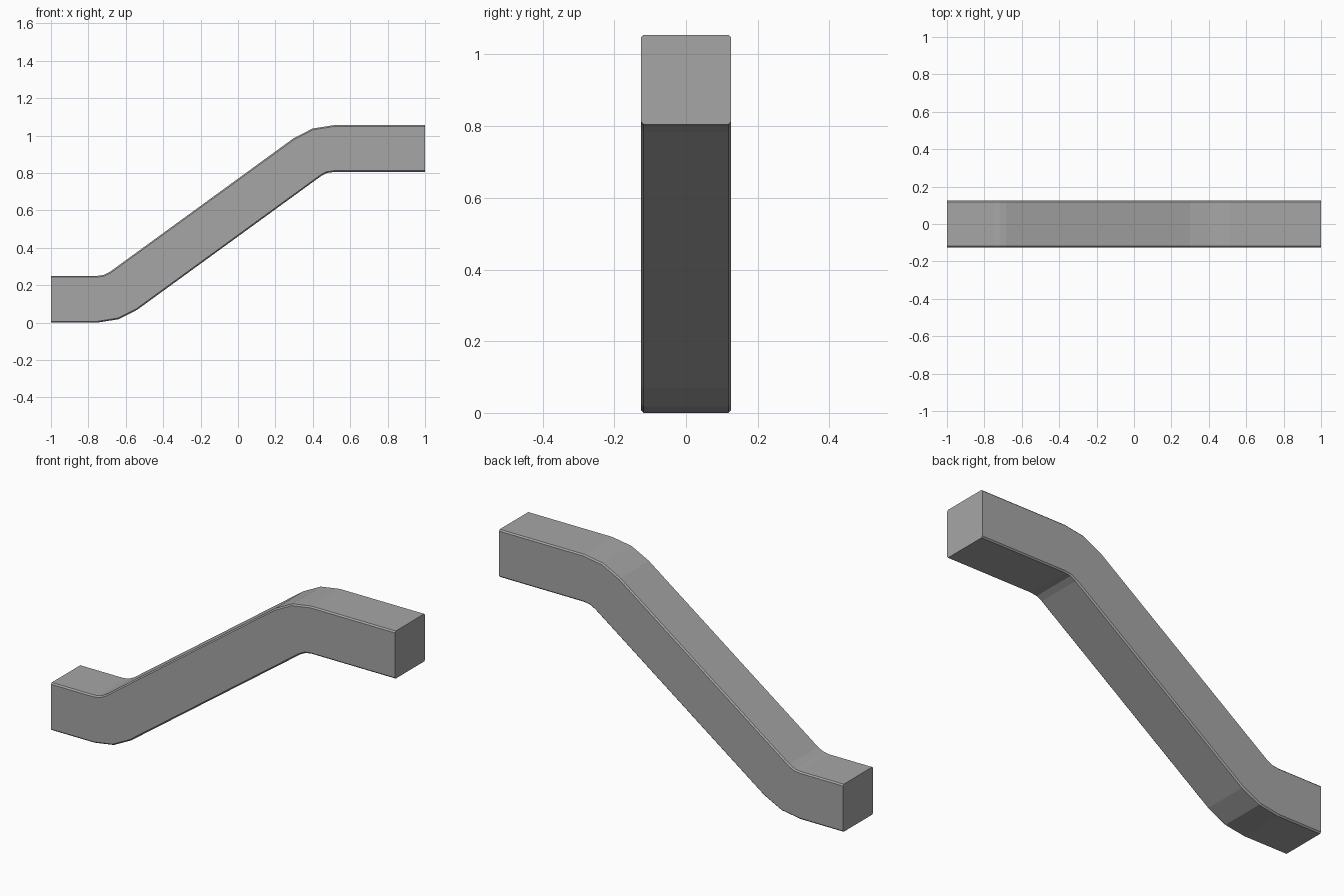
import bpy, bmesh, math
from mathutils import Vector

if "Cube" in bpy.data.objects:
    bpy.data.objects.remove(bpy.data.objects["Cube"])

HALF = 0.125      # half the duct thickness
CH = 0.007        # small chamfer on the long edges
R = 0.235         # centreline bend radius
SLOPE = math.radians(36)

grey = bpy.data.materials.new("metal grey")
grey.diffuse_color = (0.38, 0.38, 0.38, 1)
grey.use_nodes = True
grey.node_tree.nodes["Principled BSDF"].inputs["Base Color"].default_value = grey.diffuse_color

# chamfered square section: (across y, along the path normal)
a, b = HALF, HALF - CH
SECTION = [(-b, -a), (b, -a), (a, -b), (a, b), (b, a), (-b, a), (-a, b), (-a, -b)]


def sweep(name, stations):
    """Sweep the section through (x, z, tilt) stations and cap both ends."""
    bm = bmesh.new()
    rings = []
    for x, z, t in stations:
        n = Vector((-math.sin(t), 0, math.cos(t)))
        rings.append([bm.verts.new(Vector((x, y, z)) + n * s) for y, s in SECTION])
    for r0, r1 in zip(rings, rings[1:]):
        for i in range(8):
            j = (i + 1) % 8
            bm.faces.new((r0[i], r0[j], r1[j], r1[i]))
    bm.faces.new(rings[0])
    bm.faces.new(rings[-1])
    bmesh.ops.recalc_face_normals(bm, faces=bm.faces)
    me = bpy.data.meshes.new(name)
    bm.to_mesh(me)
    bm.free()
    me.materials.append(grey)
    ob = bpy.data.objects.new(name, me)
    bpy.context.collection.objects.link(ob)
    return ob


def bend(cx, cz, side, tilts):
    """Stations round a bend; side -1 runs under the centre, +1 over it."""
    return [(cx - side * R * math.sin(t), cz + side * R * math.cos(t), t) for t in tilts]


lower = bend(-0.75, 0.36, -1, (0, SLOPE / 2, SLOPE))
upper = bend(0.51, 0.695, 1, (SLOPE, SLOPE / 2, 0))

# lower end, first bend and sloping run, up to the seam
sweep("lower_duct", [(-1, HALF, 0)] + lower + [upper[0]])
# top bend and upper end
sweep("upper_duct", upper + [(1, 0.695 + R, 0)])
